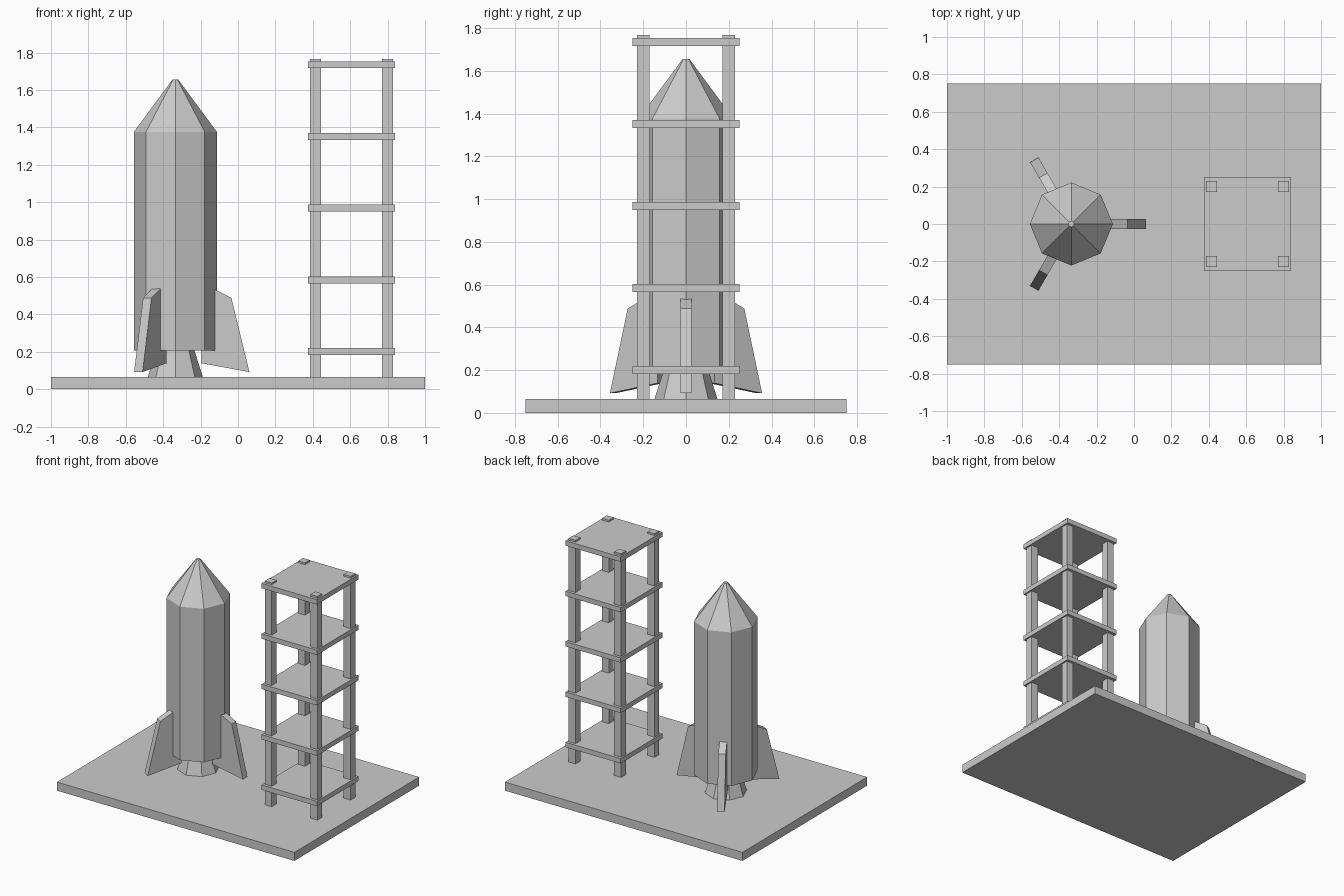
import bpy
import bmesh
from math import cos, sin, pi, radians
from mathutils import Matrix, Vector

cube = bpy.data.objects.get("Cube")
if cube:
    bpy.data.objects.remove(cube, do_unlink=True)

GREY = (0.6, 0.6, 0.6, 1.0)
grey = bpy.data.materials.new("light grey")
grey.use_nodes = True
grey.diffuse_color = GREY
grey.node_tree.nodes["Principled BSDF"].inputs["Base Color"].default_value = GREY

ROCKET_X = -0.335
TOWER_X = 0.607
BASE_TOP = 0.065


def finish(name, bm):
    bmesh.ops.recalc_face_normals(bm, faces=bm.faces)
    mesh = bpy.data.meshes.new(name)
    bm.to_mesh(mesh)
    bm.free()
    mesh.materials.append(grey)
    obj = bpy.data.objects.new(name, mesh)
    bpy.context.collection.objects.link(obj)
    return obj


def box(name, center, size):
    bm = bmesh.new()
    bmesh.ops.create_cube(bm, size=1.0)
    bmesh.ops.scale(bm, vec=size, verts=bm.verts)
    bmesh.ops.translate(bm, vec=center, verts=bm.verts)
    return finish(name, bm)


def lathe(name, profile, sides=8):
    """Closed faceted solid from (radius, height) rings."""
    bm = bmesh.new()
    rings = [[bm.verts.new((ROCKET_X + r * cos(2 * pi * i / sides),
                            r * sin(2 * pi * i / sides), z))
              for i in range(sides)] for r, z in profile]
    for low, high in zip(rings, rings[1:]):
        for i in range(sides):
            j = (i + 1) % sides
            bm.faces.new((low[i], low[j], high[j], high[i]))
    bm.faces.new(rings[0])
    bm.faces.new(rings[-1])
    return finish(name, bm)


def fin(name, outline, thickness, angle):
    """Flat plate standing radially on the rocket."""
    bm = bmesh.new()
    face = bm.faces.new([bm.verts.new((r, -thickness / 2, z)) for r, z in outline])
    new = bmesh.ops.extrude_face_region(bm, geom=[face])["geom"]
    bmesh.ops.translate(bm, vec=(0, thickness, 0),
                        verts=[v for v in new if isinstance(v, bmesh.types.BMVert)])
    bm.transform(Matrix.Translation(Vector((ROCKET_X, 0, 0))) @ Matrix.Rotation(angle, 4, "Z"))
    return finish(name, bm)


# Launch pad
box("launch_pad", (0, 0, BASE_TOP / 2), (2, 1.5, BASE_TOP))

# Rocket: faceted hull with pointed nose, flared nozzle, three fins
lathe("rocket_hull", [(0.222, 0.208), (0.222, 1.376), (0.016, 1.655)])
lathe("rocket_nozzle", [(0.147, BASE_TOP), (0.102, 0.208)])
FIN = [(0.14, 0.139), (0.396, 0.092), (0.3, 0.488), (0.14, 0.572)]
for n in range(3):
    fin(f"fin_{n + 1}", FIN, 0.052, radians(120 * n))

# Service tower: four posts and five decks
POST_TOP = 1.767
for side, sx in (("left", 1), ("right", -1)):
    for end, sy in (("front", -1), ("back", 1)):
        box(f"tower_post_{end}_{side}",
            (TOWER_X + sx * 0.192, sy * 0.2, (BASE_TOP + POST_TOP) / 2),
            (0.058, 0.058, POST_TOP - BASE_TOP))
for n in range(5):
    box(f"tower_deck_{n + 1}", (TOWER_X, 0, 0.201 + 0.3835 * n), (0.465, 0.5, 0.037))
